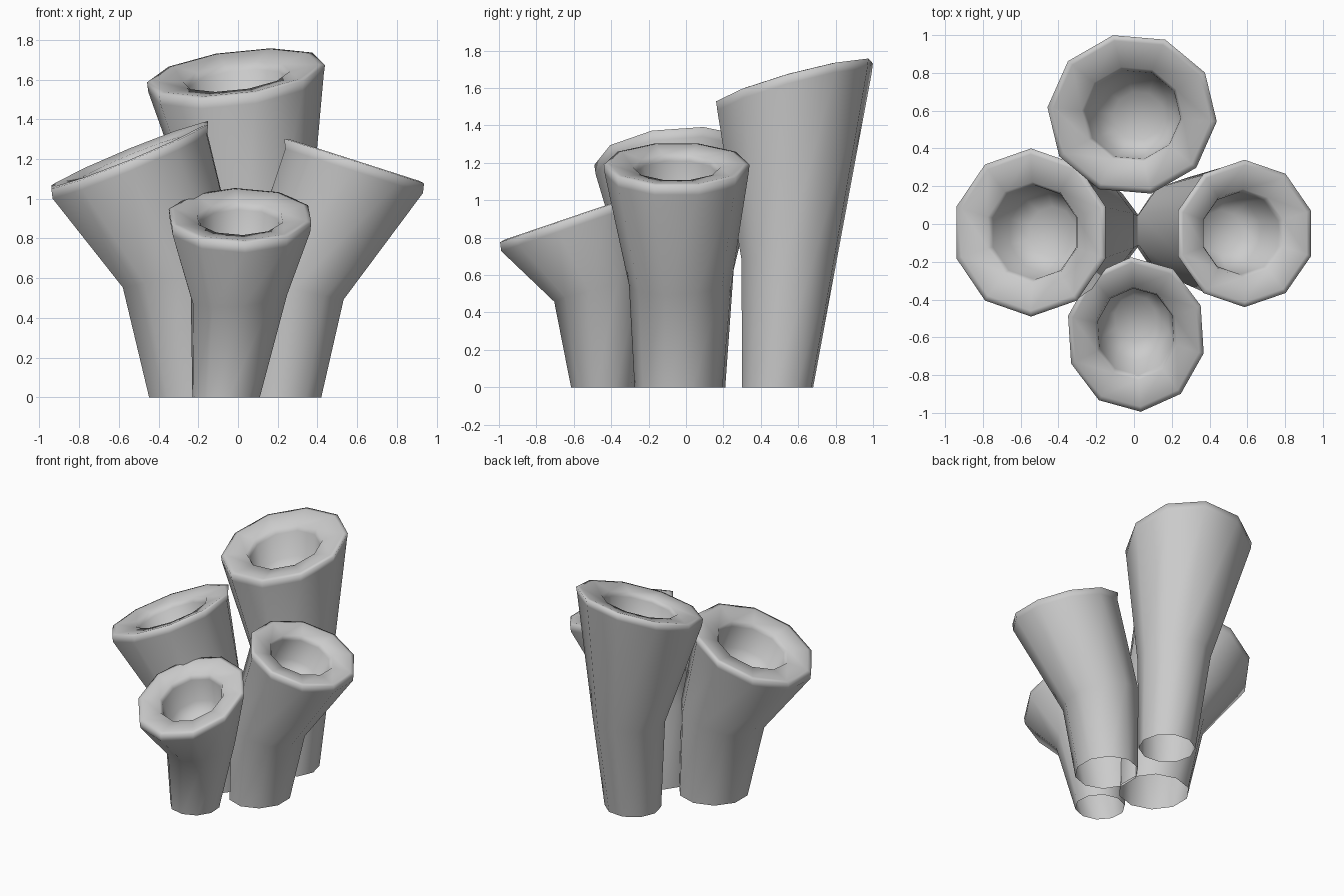
import bpy, bmesh, math

if "Cube" in bpy.data.objects:
    bpy.data.objects.remove(bpy.data.objects["Cube"])

SIDES = 10


def ring(bm, cx, cy, z, rx, ry, sx, sy, offset):
    """Ten-sided ring on a plane sloped by sx and sy."""
    verts = []
    for i in range(SIDES):
        a = math.radians(offset) + i * math.tau / SIDES
        dx, dy = rx * math.cos(a), ry * math.sin(a)
        verts.append(bm.verts.new((cx + dx, cy + dy, z + sx * dx + sy * dy)))
    return verts


def tube(name, base, mid, top, offset, lip=0.05):
    """Flaring tube, open below, with a thick sloped rim and a cup inside."""
    cx, cy, z, rx, ry, sx, sy = top
    bx, by, bz = mid[:3]
    # unit axis of the upper part, used to sink the cup
    ax, ay, az = cx - bx, cy - by, z - bz
    n = math.sqrt(ax * ax + ay * ay + az * az)
    ax, ay, az = ax / n, ay / n, az / n

    def inside(depth, scale):
        return (cx - ax * depth, cy - ay * depth, z - az * depth,
                rx * scale, ry * scale, sx, sy)

    profile = [
        base, mid,
        (cx, cy, z - lip, rx * 0.985, ry * 0.985, sx, sy),
        top,
        inside(-0.005, 0.93),
        inside(0.015, 0.60),
        inside(0.05, 0.56),
        inside(0.22, 0.50),
        inside(0.29, 0.30),
    ]
    bm = bmesh.new()
    rings = [ring(bm, *p, offset) for p in profile]
    for lo, hi in zip(rings, rings[1:]):
        for i in range(SIDES):
            j = (i + 1) % SIDES
            bm.faces.new((lo[i], lo[j], hi[j], hi[i]))
    bm.faces.new(rings[-1])
    for f in bm.faces:
        f.smooth = True
    me = bpy.data.meshes.new(name)
    bm.to_mesh(me)
    bm.free()
    ob = bpy.data.objects.new(name, me)
    bpy.context.collection.objects.link(ob)


# each ring: centre x, y, z, radius x, y, slope along x, y
tube("back_tube",
     (0.11, 0.49, 0, 0.20, 0.195, 0, 0),
     (0.10, 0.555, 0.70, 0.25, 0.265, 0.04, 0.08),
     (-0.01, 0.58, 1.63, 0.45, 0.43, 0.12, 0.27), -5)
tube("left_tube",
     (-0.21, -0.035, 0, 0.25, 0.245, 0, 0),
     (-0.29, -0.035, 0.62, 0.305, 0.29, 0.22, 0.03),
     (-0.545, -0.045, 1.22, 0.415, 0.445, 0.41, 0.07), 18)
tube("right_tube",
     (0.215, -0.04, 0, 0.215, 0.235, 0, 0),
     (0.28, -0.03, 0.56, 0.265, 0.275, -0.25, 0.05),
     (0.585, -0.05, 1.19, 0.37, 0.39, -0.32, 0), 18)
tube("front_tube",
     (-0.06, -0.44, 0, 0.175, 0.175, 0, 0),
     (0.005, -0.46, 0.51, 0.25, 0.245, 0.08, 0.22),
     (0.01, -0.585, 0.915, 0.37, 0.41, 0, 0.34), 22)
